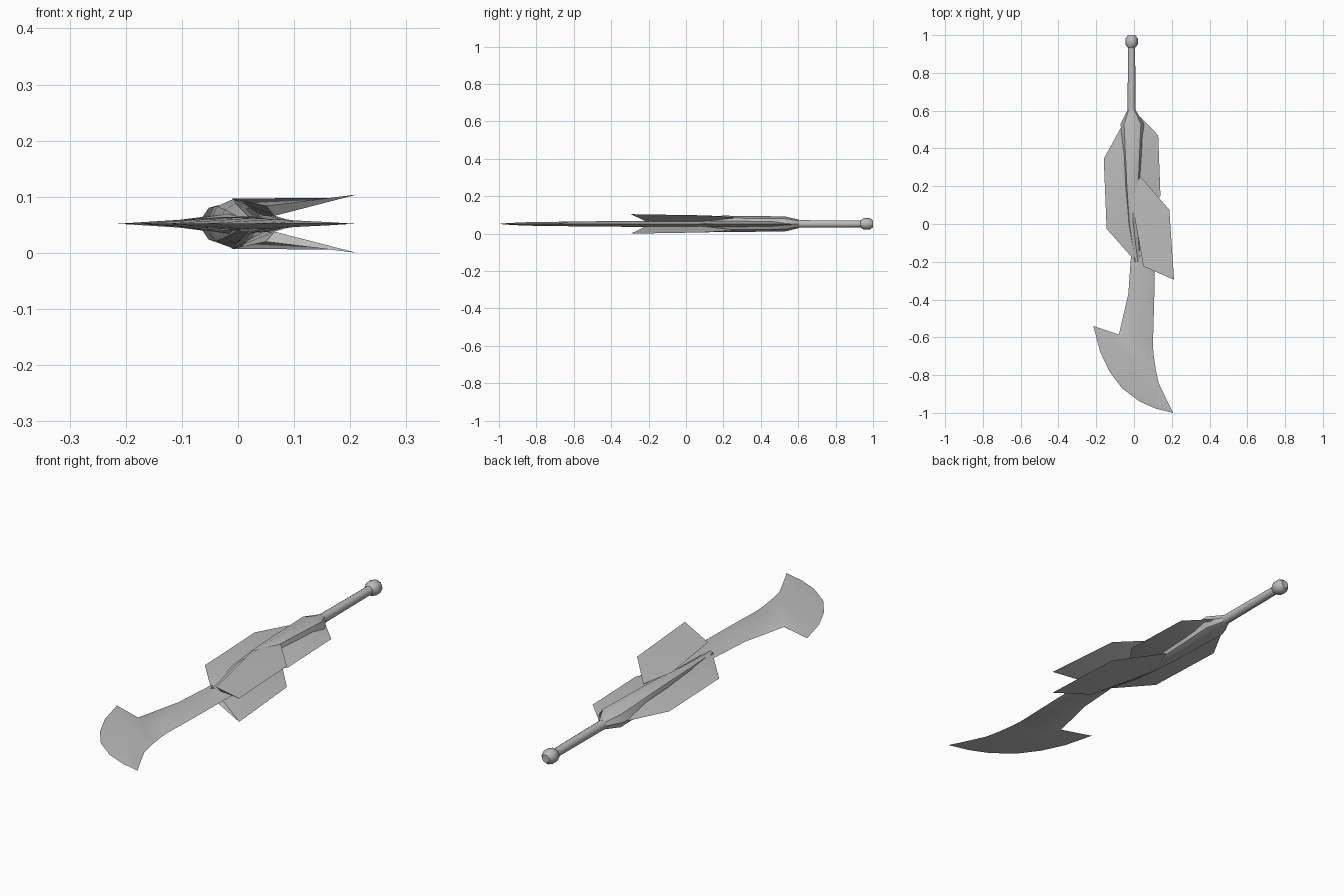
import bpy, bmesh, math

cube = bpy.data.objects.get("Cube")
if cube:
    bpy.data.objects.remove(cube, do_unlink=True)

MID = 0.052  # height of the flat symmetry plane

steel = bpy.data.materials.new("grey steel")
steel.use_nodes = True
GREY = (0.5, 0.5, 0.5, 1)
steel.diffuse_color = GREY
steel.node_tree.nodes["Principled BSDF"].inputs["Base Color"].default_value = GREY


def loft(name, rings, angle=30):
    """Skin closed rings of equal length, cap both ends, weld collapsed points."""
    bm = bmesh.new()
    rows = [[bm.verts.new((x, y, MID + z)) for x, y, z in ring] for ring in rings]
    n = len(rows[0])
    for a, b in zip(rows, rows[1:]):
        for i in range(n):
            j = (i + 1) % n
            bm.faces.new((a[i], a[j], b[j], b[i]))
    bm.faces.new(rows[0][::-1])
    bm.faces.new(rows[-1])
    bmesh.ops.remove_doubles(bm, verts=bm.verts, dist=0.0005)
    bmesh.ops.recalc_face_normals(bm, faces=bm.faces)
    mesh = bpy.data.meshes.new(name)
    bm.to_mesh(mesh)
    bm.free()
    mesh.materials.append(steel)
    obj = bpy.data.objects.new(name, mesh)
    bpy.context.collection.objects.link(obj)
    bpy.ops.object.select_all(action='DESELECT')
    obj.select_set(True)
    bpy.context.view_layer.objects.active = obj
    bpy.ops.object.shade_smooth_by_angle(angle=math.radians(angle))
    return obj


def tube(name, stations, sides=10):
    """Elliptical rings along y from (y, centre x, half width, half height)."""
    loft(name, [[(cx + rx * math.cos(i * math.tau / sides), y,
                  rz * math.sin(i * math.tau / sides)) for i in range(sides)]
                for y, cx, rx, rz in stations], 40)


# Grip, pommel and swollen collar
tube("grip", [(0.58, -0.013, 0.021, 0.021), (0.95, -0.013, 0.019, 0.019)])
tube("pommel", [(0.933, -0.013, 0.019, 0.019), (0.95, -0.013, 0.033, 0.031),
                (0.982, -0.013, 0.033, 0.031), (1.0, -0.013, 0.018, 0.018)], 8)
tube("collar", [(0.605, -0.013, 0.02, 0.022), (0.53, -0.008, 0.063, 0.04),
                (0.20, -0.008, 0.042, 0.044), (0.0, -0.004, 0.028, 0.036),
                (-0.20, 0.02, 0.018, 0.012)], 8)

# Hooked blade: left edge, right edge, half thickness
blade = [((-0.01, 0.20), (0.07, 0.20), 0.016),
         ((-0.016, -0.17), (0.11, -0.20), 0.016),
         ((-0.03, -0.37), (0.107, -0.40), 0.015),
         ((-0.08, -0.585), (0.10, -0.645), 0.013),
         ((-0.215, -0.54), (0.105, -0.70), 0.012),
         ((-0.18, -0.675), (0.115, -0.77), 0.011),
         ((-0.13, -0.78), (0.13, -0.84), 0.010),
         ((-0.063, -0.87), (0.155, -0.893), 0.008),
         ((0.03, -0.94), (0.175, -0.935), 0.005),
         ((0.115, -0.977), (0.19, -0.965), 0.003),
         ((0.208, -1.0), (0.208, -1.0), 0)]
rings = []
for (lx, ly), (rx, ry), t in blade:
    mx, my = lx * 0.4 + rx * 0.6, ly * 0.4 + ry * 0.6
    rings.append([(lx, ly, 0), (mx, my, t), (rx, ry, 0), (mx, my, -t)])
loft("blade", rings)


# Flat side fins: sharp outside, thicker against the collar
def fin(name, stations):
    loft(name, [[(ox, oy, 0), (ix, iy, t), (ix, iy, -t)]
                for (ox, oy), (ix, iy), t in stations])


fin("right_fin", [((-0.02, 0.60), (-0.01, 0.60), 0.01),
                  ((-0.16, 0.345), (0.0, 0.345), 0.02),
                  ((-0.145, -0.025), (0.0, -0.06), 0.02),
                  ((-0.017, -0.17), (0.01, -0.18), 0.012)])
fin("left_fin", [((0.0, 0.60), (-0.01, 0.60), 0.01),
                 ((0.128, 0.47), (0.0, 0.45), 0.02),
                 ((0.14, 0.15), (0.0, 0.12), 0.02),
                 ((0.05, 0.02), (0.0, 0.0), 0.012)])

# Swept wedge plates above and below: outer edge, inner top, keel
for name, s in (("upper_plate", 1), ("lower_plate", -1)):
    loft(name, [[(x, y, s * z) for x, y, z in ring] for ring in (
        [(0.035, 0.25, 0.036), (0.03, 0.25, 0.036), (0.032, 0.25, 0.030)],
        [(0.187, 0.075, 0.046), (-0.012, 0.12, 0.045), (0.05, 0.08, 0.012)],
        [(0.212, -0.295, 0.052), (0.05, -0.225, 0.032), (0.065, -0.215, 0.014)])])
